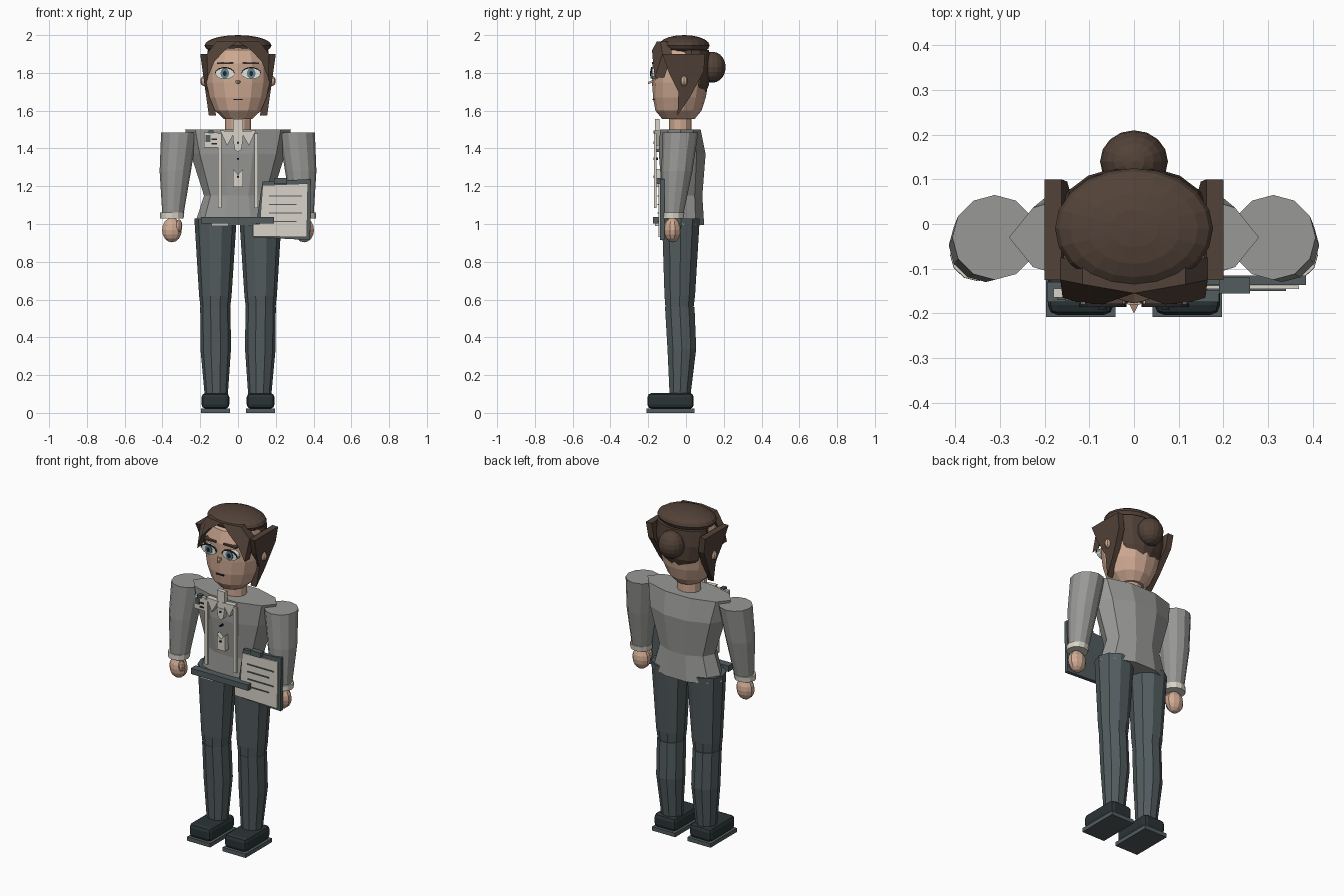
import bpy, bmesh, math
from mathutils import Vector, Matrix

if "Cube" in bpy.data.objects:
    bpy.data.objects.remove(bpy.data.objects["Cube"])


def material(name, r, g, b):
    m = bpy.data.materials.new(name)
    m.diffuse_color = [((c / 255 + 0.055) / 1.055) ** 2.4 for c in (r, g, b)] + [1]
    m.use_nodes = True
    m.node_tree.nodes["Principled BSDF"].inputs["Base Color"].default_value = m.diffuse_color
    return m


GREY = material("jacket grey", 152, 152, 150)
SLATE = material("trouser slate", 82, 92, 94)
SHOE = material("shoe dark", 42, 52, 53)
HAIR = material("hair brown", 82, 66, 56)
SKIN = material("skin", 208, 170, 147)
CREAM = material("cream", 216, 212, 200)
WHITE = material("eye white", 232, 232, 226)
IRIS = material("iris blue", 98, 132, 142)
BLACK = material("ink", 38, 36, 38)


def finish(name, bm, mat):
    bmesh.ops.recalc_face_normals(bm, faces=bm.faces)
    me = bpy.data.meshes.new(name)
    bm.to_mesh(me)
    bm.free()
    me.materials.append(mat)
    ob = bpy.data.objects.new(name, me)
    bpy.context.collection.objects.link(ob)
    return ob


def loft(name, rings, mat, sides=10, turn=0.0):
    """Closed tube through elliptical rings (cx, cy, z, rx, ry)."""
    bm = bmesh.new()
    loops = []
    for cx, cy, z, rx, ry in rings:
        angles = [turn + math.tau * i / sides for i in range(sides)]
        loops.append([bm.verts.new((cx + rx * math.cos(a), cy + ry * math.sin(a), z)) for a in angles])
    for a, b in zip(loops, loops[1:]):
        for i in range(sides):
            j = (i + 1) % sides
            bm.faces.new((a[i], a[j], b[j], b[i]))
    bm.faces.new(loops[0])
    bm.faces.new(loops[-1])
    return finish(name, bm, mat)


def ball(name, center, radii, mat, u=12, v=8):
    bm = bmesh.new()
    bmesh.ops.create_uvsphere(bm, u_segments=u, v_segments=v, radius=1,
                              matrix=Matrix.Translation(center) @ Matrix.Diagonal((*radii, 1)))
    return finish(name, bm, mat)


def box(name, lo, hi, mat, bevel=0):
    bm = bmesh.new()
    mid = [(a + b) / 2 for a, b in zip(lo, hi)]
    size = [b - a for a, b in zip(lo, hi)]
    bmesh.ops.create_cube(bm, size=1, matrix=Matrix.Translation(mid) @ Matrix.Diagonal((*size, 1)))
    ob = finish(name, bm, mat)
    if bevel:
        mod = ob.modifiers.new("bevel", 'BEVEL')
        mod.width, mod.segments = bevel, 2
    return ob


def slab(name, points, offset, mat):
    """Solid made by sweeping a polygon of 3D points along an offset."""
    bm = bmesh.new()
    a = [bm.verts.new(p) for p in points]
    b = [bm.verts.new(Vector(p) + Vector(offset)) for p in points]
    bm.faces.new(a)
    bm.faces.new(b[::-1])
    for i in range(len(a)):
        j = (i + 1) % len(a)
        bm.faces.new((a[i], b[i], b[j], a[j]))
    return finish(name, bm, mat)


def plate(name, outline, y, mat, depth=0.008):
    return slab(name, [(x, y, z) for x, z in outline], (0, depth, 0), mat)


def oval(cx, cz, rx, rz, n=14):
    return [(cx + rx * math.cos(math.tau * i / n), cz + rz * math.sin(math.tau * i / n)) for i in range(n)]


def rect(x0, x1, z0, z1):
    return [(x0, z0), (x1, z0), (x1, z1), (x0, z1)]


# jacket body
loft("jacket", [(0, -.02, .995, .23, .122), (0, -.02, 1.15, .18, .112),
                (0, -.02, 1.37, .25, .13), (0, -.03, 1.5, .28, .113)], GREY, 10)
# neck and head
loft("neck", [(0, -.03, 1.47, .07, .06), (0, -.03, 1.62, .07, .06)], SKIN, 12)
loft("head", [(0, -.04, 1.555, .075, .085), (0, -.04, 1.60, .125, .122), (0, -.035, 1.67, .155, .14),
              (0, -.03, 1.75, .172, .148), (0, -.03, 1.85, .172, .147), (0, -.03, 1.92, .145, .125),
              (0, -.03, 1.96, .08, .07)], SKIN, 14, math.pi / 14)

# hair mass, crown and bun
ball("hair_crown", (0, -.01, 1.945), (.177, .135, .055), HAIR, 20, 10)
ball("hair_bun", (0, .14, 1.83), (.076, .07, .082), HAIR, 16, 10)
loft("hair_back", [(0, .04, 1.68, .09, .06), (0, .035, 1.74, .14, .09), (0, .03, 1.83, .165, .1),
                   (0, .03, 1.92, .16, .095)], HAIR, 14)

for s, side in ((-1, "left"), (1, "right")):
    # trousers
    loft(f"{side}_thigh", [(s * .12, -.035, .53, .075, .075), (s * .12, -.033, .62, .086, .085),
                           (s * .119, -.027, 1.03, .112, .105)], SLATE, 10)
    loft(f"{side}_shin", [(s * .115, -.032, .08, .06, .057), (s * .118, -.022, .34, .081, .08),
                          (s * .12, -.033, .56, .08, .082)], SLATE, 10)
    # shoes
    x0, x1 = sorted((s * .042, s * .197))
    box(f"{side}_sole", (x0, -.208, 0), (x1, .045, .024), SLATE)
    box(f"{side}_shoe", (x0 + .004, -.204, .022), (x1 - .004, .041, .105), SHOE, .022)
    # sleeves, cuffs, hands
    loft(f"{side}_sleeve", [(s * .345, -.068, 1.04, .055, .052), (s * .332, -.048, 1.28, .083, .082),
                            (s * .312, -.03, 1.485, .095, .095)], GREY, 12)
    loft(f"{side}_cuff", [(s * .35, -.07, 1.03, .062, .058), (s * .348, -.068, 1.062, .064, .06)], CREAM, 12)
    ball(f"{side}_hand", (s * .35, -.072, .968), (.055, .045, .065), SKIN, 10, 8)
    ball(f"{side}_thumb", (s * .313, -.095, .99), (.018, .02, .035), SKIN, 8, 6)
    # side locks and fringe
    lock = [(-.125, 1.9), (.1, 1.9), (.095, 1.81), (.02, 1.67), (-.045, 1.575), (-.04, 1.7), (-.09, 1.8)]
    slab(f"{side}_side_lock", [(s * (.2 - .14 * (1.9 - z)), y, z) for y, z in lock], (-s * .038, 0, 0), HAIR)
    fringe = [(0, -.155, 1.965), (.115, -.135, 1.965), (.165, -.125, 1.9), (.16, -.165, 1.775),
              (.125, -.175, 1.86), (.07, -.18, 1.92)]
    slab(f"{side}_fringe", [(s * x, y, z) for x, y, z in fringe], (0, .05, 0), HAIR)
    ball(f"{side}_ear", (s * .178, -.01, 1.757), (.022, .02, .028), SKIN, 8, 6)
    # eyes and brows
    plate(f"{side}_eye_white", oval(s * .07, 1.797, .05, .03), -.181, WHITE, .03)
    plate(f"{side}_iris", oval(s * .07, 1.797, .023, .028), -.187, IRIS)
    plate(f"{side}_pupil", oval(s * .07, 1.797, .01, .013), -.191, BLACK)
    lash = oval(s * .07, 1.797, .053, .034)[:8] + oval(s * .07, 1.797, .049, .027)[7::-1]
    plate(f"{side}_eyelash", lash, -.186, BLACK)
    plate(f"{side}_brow", [(s * .025, 1.848), (s * .025, 1.857), (s * .11, 1.854), (s * .11, 1.846)],
          -.179, HAIR, .04)
    # collar points and front straps
    plate(f"{side}_collar", [(s * .015, 1.49), (s * .095, 1.495), (s * .058, 1.415)], -.17, CREAM, .03)
    box(f"{side}_strap", (s * .097 - .01, -.17, 1.085), (s * .097 + .01, -.155, 1.48), CREAM)

# nose and mouth
slab("nose", [(-.015, -.168, 1.765), (.015, -.168, 1.765), (0, -.168, 1.73)], (0, -.012, 0), SKIN)
slab("nose_tip", [(-.013, -.175, 1.762), (.013, -.175, 1.762), (0, -.2, 1.752)], (0, 0, -.012), SKIN)
plate("mouth", rect(-.025, .025, 1.657, 1.663), -.178, BLACK, .025)

# shirt front with buttons
box("collar_stand", (-.026, -.165, 1.44), (.026, -.14, 1.555), CREAM)
plate("shirt_tip", [(-.027, 1.195), (.027, 1.195), (.027, 1.29), (0, 1.262), (-.027, 1.29)], -.165, CREAM, .04)
plate("shirt_point", [(-.027, 1.45), (.027, 1.45), (.018, 1.395), (0, 1.38), (-.018, 1.395)], -.168, CREAM, .03)
for i, z in enumerate((1.25, 1.345, 1.43)):
    plate(f"button_{i}", oval(0, z, .006, .006, 8), -.173, BLACK, .025)

# chest badge
box("badge", (-.18, -.165, 1.405), (-.105, -.145, 1.485), CREAM)
plate("badge_photo", rect(-.172, -.145, 1.435, 1.472), -.169, SLATE)
for i, z in enumerate((1.42, 1.445)):
    plate(f"badge_line_{i}", rect(-.14, -.112, z, z + .008), -.169, BLACK)
box("badge_clip", (-.155, -.172, 1.478), (-.13, -.145, 1.495), SLATE)

# belt bar
box("belt", (-.195, -.175, 1.003), (.19, -.13, 1.038), SLATE)
box("belt_trim", (-.14, -.165, .99), (-.05, -.14, 1.004), CREAM)

# clipboard
plate("clipboard", [(.085, .93), (.382, .915), (.385, 1.238), (.13, 1.225)], -.137, SLATE, .022)
plate("paper", [(.08, .935), (.365, .93), (.37, 1.215), (.13, 1.205), (.115, 1.0), (.08, 1.0)], -.146, CREAM)
box("clipboard_clip", (.19, -.156, 1.213), (.26, -.12, 1.243), SLATE)
for i in range(4):
    z = 1.145 - i * .045
    plate(f"text_line_{i}", rect(.165, .34 - .03 * (i % 2), z, z + .007), -.15, SLATE, .006)
